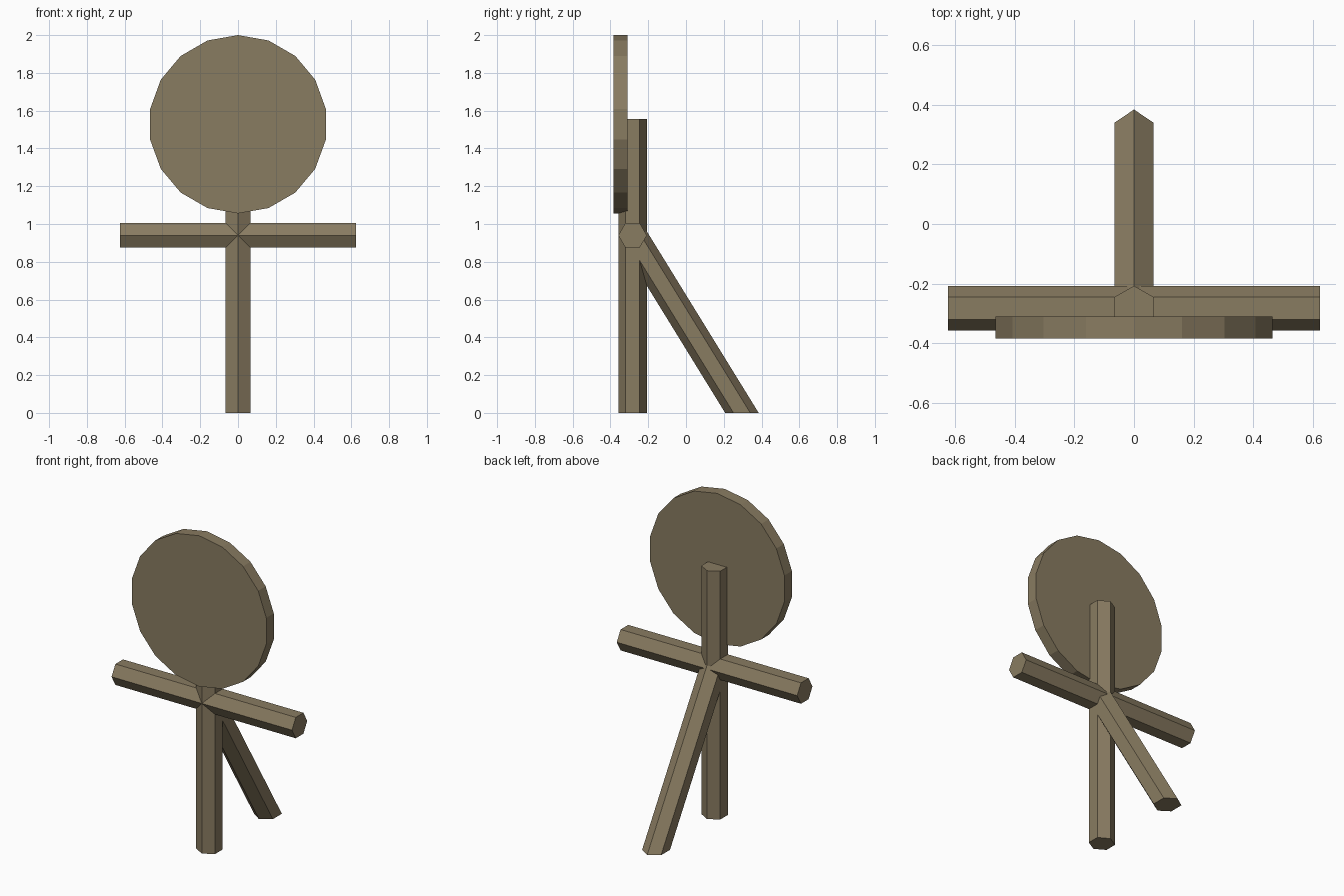
import bpy, bmesh, math
from mathutils import Vector

if "Cube" in bpy.data.objects:
    bpy.data.objects.remove(bpy.data.objects["Cube"])

wood = bpy.data.materials.new("wood")
wood.diffuse_color = (0.25, 0.20, 0.12, 1)
wood.use_nodes = True
wood.node_tree.nodes["Principled BSDF"].inputs["Base Color"].default_value = wood.diffuse_color


def prism(name, start, end, radius, sides, corner, cut_ground=False):
    """Regular prism from start to end, with one corner pointing along 'corner'."""
    start, end = Vector(start), Vector(end)
    axis = (end - start).normalized()
    u = Vector(corner)
    u = (u - axis * u.dot(axis)).normalized()
    v = axis.cross(u)
    bm = bmesh.new()
    rings = []
    for p in (start, end):
        rings.append([bm.verts.new(p + radius * (u * math.cos(a) + v * math.sin(a)))
                      for a in (2 * math.pi * i / sides for i in range(sides))])
    low, high = rings
    bm.faces.new(low[::-1])
    bm.faces.new(high)
    for i in range(sides):
        j = (i + 1) % sides
        bm.faces.new((low[i], low[j], high[j], high[i]))
    if cut_ground:
        geom = bm.verts[:] + bm.edges[:] + bm.faces[:]
        bmesh.ops.bisect_plane(bm, geom=geom, plane_co=(0, 0, 0),
                               plane_no=(0, 0, 1), clear_inner=True)
        bmesh.ops.holes_fill(bm, edges=[e for e in bm.edges if e.is_boundary])
    bmesh.ops.recalc_face_normals(bm, faces=bm.faces[:])
    mesh = bpy.data.meshes.new(name)
    bm.to_mesh(mesh)
    bm.free()
    mesh.materials.append(wood)
    obj = bpy.data.objects.new(name, mesh)
    bpy.context.collection.objects.link(obj)
    return obj


R = 0.0755             # beam radius
Y = -0.283             # plane of the upright frame
JOINT = Vector((0, Y, 0.94))
FOOT = Vector((0, 0.296, 0))

# Upright post and crossbar
prism("upright_post", (0, Y, 0), (0, Y, 1.555), R, 6, (0, 1, 0))
prism("crossbar", (-0.625, Y, 0.94), (0.625, Y, 0.94), R, 6, (0, 1, 0))

# Slanted rear leg, trimmed flat on the ground
prism("rear_leg", FOOT + (FOOT - JOINT) * 0.2, JOINT, R, 6, (0, 1, 0), True)

# Round target board
prism("target_board", (0, -0.384, 1.528), (0, -0.31, 1.528), 0.472, 18, (0, 0, 1))
